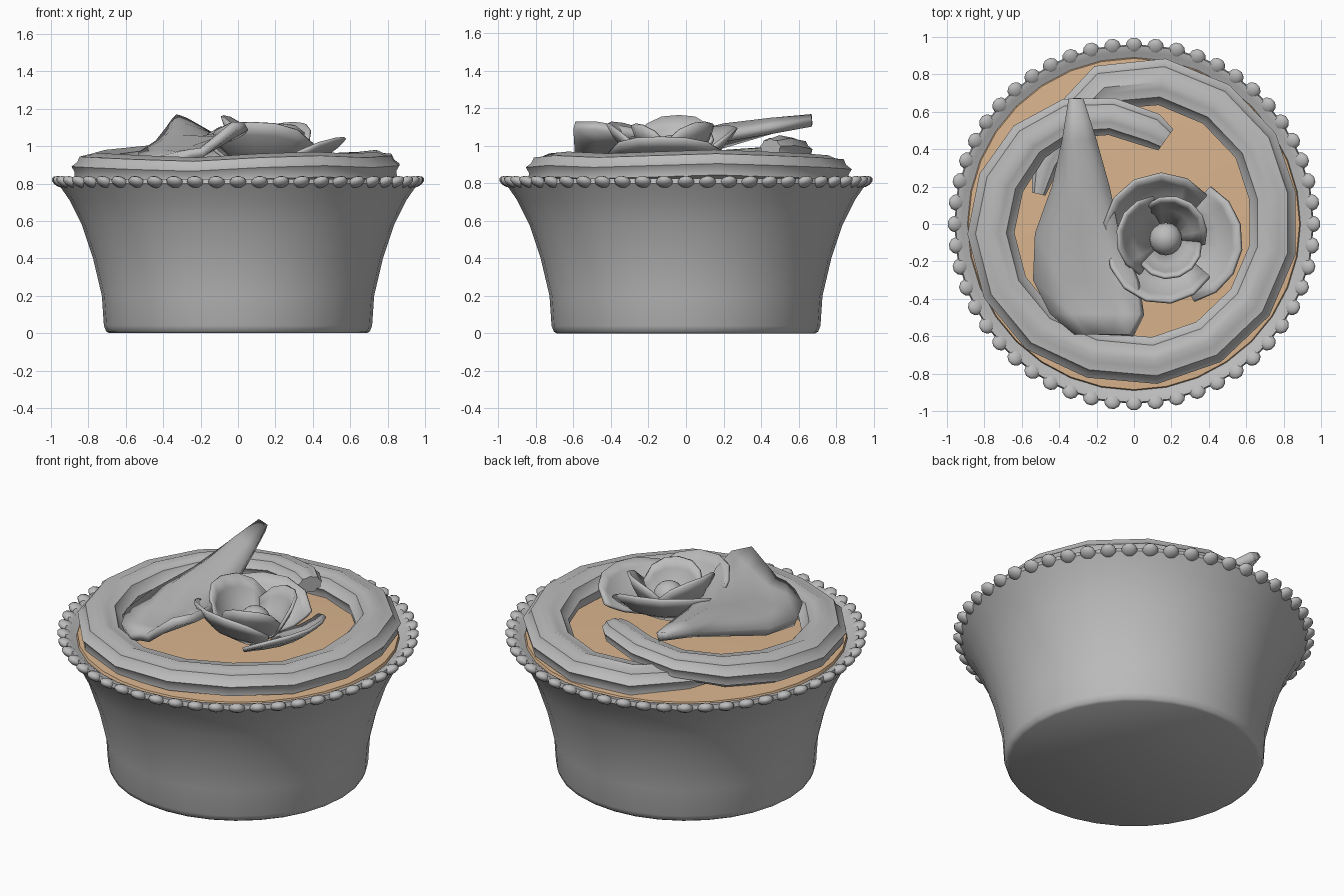
import bpy, bmesh
from math import sin, cos, pi, radians
from mathutils import Vector, Matrix

if "Cube" in bpy.data.objects:
    bpy.data.objects.remove(bpy.data.objects["Cube"])


def material(name, rgb):
    m = bpy.data.materials.new(name)
    m.use_nodes = True
    m.diffuse_color = (*rgb, 1)
    m.node_tree.nodes["Principled BSDF"].inputs["Base Color"].default_value = (*rgb, 1)
    return m


grey = material("soft grey", (0.5, 0.5, 0.5))
tan = material("cake tan", (0.70, 0.46, 0.27))


def finish(name, bm, mat, angle=40, thickness=0, recalc=True):
    if recalc:
        bmesh.ops.recalc_face_normals(bm, faces=bm.faces)
    mesh = bpy.data.meshes.new(name)
    bm.to_mesh(mesh)
    bm.free()
    mesh.materials.append(mat)
    ob = bpy.data.objects.new(name, mesh)
    bpy.context.collection.objects.link(ob)
    bpy.ops.object.select_all(action='DESELECT')
    ob.select_set(True)
    bpy.context.view_layer.objects.active = ob
    bpy.ops.object.shade_smooth_by_angle(angle=radians(angle))
    if thickness:
        mod = ob.modifiers.new("thickness", 'SOLIDIFY')
        mod.thickness = thickness
        mod.offset = -1
    return ob


def skin(bm, rows, closed):
    """Bridge rows of points with quads; returns the vertex rows."""
    rows = [[bm.verts.new(p) for p in row] for row in rows]
    n = len(rows[0])
    for a, b in zip(rows, rows[1:]):
        for i in range(n if closed else n - 1):
            j = (i + 1) % n
            bm.faces.new((a[i], a[j], b[j], b[i]))
    return rows


def lathe(name, profile, mat, steps=32):
    bm = bmesh.new()
    rows = [[(r * cos(2 * pi * i / steps), r * sin(2 * pi * i / steps), z)
             for i in range(steps)] for r, z in profile]
    rows = skin(bm, rows, True)
    bm.faces.new(rows[0])
    bm.faces.new(rows[-1])
    return finish(name, bm, mat)


# Flared cup and the cake surface inside it
lathe("cup", [(0.69, 0), (0.705, 0.01), (0.717, 0.04), (0.728, 0.2), (0.775, 0.4),
              (0.835, 0.58), (0.9, 0.71), (0.962, 0.80), (0.955, 0.825),
              (0.92, 0.82), (0.87, 0.78)], grey)
lathe("cake_top", [(0.9, 0.77), (0.885, 0.812), (0.6, 0.825), (0.02, 0.83)], tan)

# Beaded rim
bm = bmesh.new()
BEADS = 52
for i in range(BEADS):
    place = (Matrix.Rotation(2 * pi * i / BEADS, 4, 'Z')
             @ Matrix.Translation((0.952, 0, 0.808))
             @ Matrix.Rotation(radians(-25), 4, 'Y')
             @ Matrix.Diagonal((0.05, 0.046, 0.027, 1)))
    bmesh.ops.create_uvsphere(bm, u_segments=10, v_segments=6, radius=1, matrix=place)
finish("rim_beads", bm, grey, 80)

# Piped icing: a ridged tube that circles the top and overlaps itself
path = [  # x, y, z, size
    (0.17, 0.45, 0.99, 0.55), (0.1, 0.5, 0.99, 0.75), (-0.12, 0.575, 0.97, 0.8),
    (-0.35, 0.565, 0.94, 0.85), (-0.56, 0.44, 0.91, 0.95), (-0.71, 0.22, 0.89, 1),
    (-0.765, -0.05, 0.875, 1), (-0.69, -0.34, 0.87, 1), (-0.5, -0.57, 0.86, 1),
    (-0.22, -0.7, 0.85, 1), (0.11, -0.73, 0.87, 1), (0.4, -0.63, 0.88, 1),
    (0.62, -0.42, 0.87, 1), (0.74, -0.14, 0.88, 1), (0.74, 0.15, 0.89, 1),
    (0.65, 0.42, 0.88, 1), (0.44, 0.64, 0.87, 1), (0.15, 0.76, 0.86, 1),
    (-0.16, 0.73, 0.86, 1), (-0.36, 0.53, 0.86, 0.85), (-0.47, 0.33, 0.86, 0.6),
    (-0.51, 0.16, 0.86, 0.3)]
centres = [Vector(p[:3]) for p in path]
LOBES = 9
rows = []
for i, c in enumerate(centres):
    run = centres[min(i + 1, len(path) - 1)] - centres[max(i - 1, 0)]
    side = run.cross(Vector((0, 0, 1))).normalized()
    row = []
    for k in range(LOBES * 2):
        a = pi * k / LOBES + pi / 2
        size = path[i][3] * (1.02 if k % 2 == 0 else 0.88)
        row.append(c + side * (0.125 * size * cos(a)) + Vector((0, 0, 0.088 * size * sin(a))))
    rows.append(row)
bm = bmesh.new()
rows = skin(bm, rows, True)
bm.faces.new(rows[0])
bm.faces.new(rows[-1])
finish("piped_icing", bm, grey, 50)

# Large pointed leaf: left edge, middle and right edge at each station
bm = bmesh.new()
stations = [  # y, then x and z of the three points
    (0.67, -0.35, 1.15, -0.31, 1.165, -0.27, 1.15),
    (0.45, -0.385, 1.1, -0.31, 1.15, -0.2, 1.11),
    (0.2, -0.44, 1.03, -0.28, 1.12, -0.13, 1.07),
    (-0.05, -0.53, 0.97, -0.3, 1.06, -0.08, 1.05),
    (-0.3, -0.54, 0.94, -0.25, 1.0, 0.01, 1.1),
    (-0.48, -0.45, 0.94, -0.22, 0.98, 0.03, 1.13),
    (-0.59, -0.32, 0.95, -0.2, 0.99, -0.03, 1.13)]
rows = []
for y, xl, zl, xm, zm, xr, zr in stations:
    left, mid, right = Vector((xl, y, zl)), Vector((xm, y, zm)), Vector((xr, y, zr))
    rows.append([left, left.lerp(mid, 0.5) + Vector((0, 0, 0.012)), mid,
                 mid.lerp(right, 0.5), right])
skin(bm, rows, False)
for f in bm.faces:
    f.normal_update()
    if f.normal.z < 0:
        f.normal_flip()
finish("leaf", bm, grey, 45, 0.05, recalc=False)

# Flower made of cupped petals around a round bud
CENTRE = Vector((0.17, -0.08, 0))


def petal(name, middle, spread, reach, top, base=0.88):
    """Cupped petal facing the given angle, highest at the middle of its edge."""
    bm = bmesh.new()
    rows = []
    for t, out in ((0, 0.25), (0.4, 0.7), (0.75, 0.9), (1, 1)):
        row = []
        for k in range(7):
            u = k / 3 - 1
            a = radians(middle + u * spread)
            drop = 1 - 0.45 * abs(u) ** 2.5
            r = reach * out * (1 - 0.1 * u * u)
            row.append(CENTRE + Vector((r * cos(a), r * sin(a),
                                        base + (top - base) * t * drop)))
        rows.append(row)
    skin(bm, rows, False)
    finish(name, bm, grey, 45, 0.018)


for name, *shape in (("outer_petal_left", -8, 58, 0.40, 1.05),
                     ("outer_petal_back", 118, 72, 0.345, 1.11),
                     ("outer_petal_front", -108, 68, 0.335, 1.13),
                     ("inner_petal_right", 170, 65, 0.25, 1.165),
                     ("inner_petal_back", 55, 65, 0.22, 1.13),
                     ("inner_petal_front", -70, 65, 0.2, 1.12)):
    petal(name, *shape)

bm = bmesh.new()
bmesh.ops.create_uvsphere(bm, u_segments=16, v_segments=10, radius=0.088,
                          matrix=Matrix.Translation(CENTRE + Vector((0, 0, 0.97))))
finish("flower_bud", bm, grey, 80)
